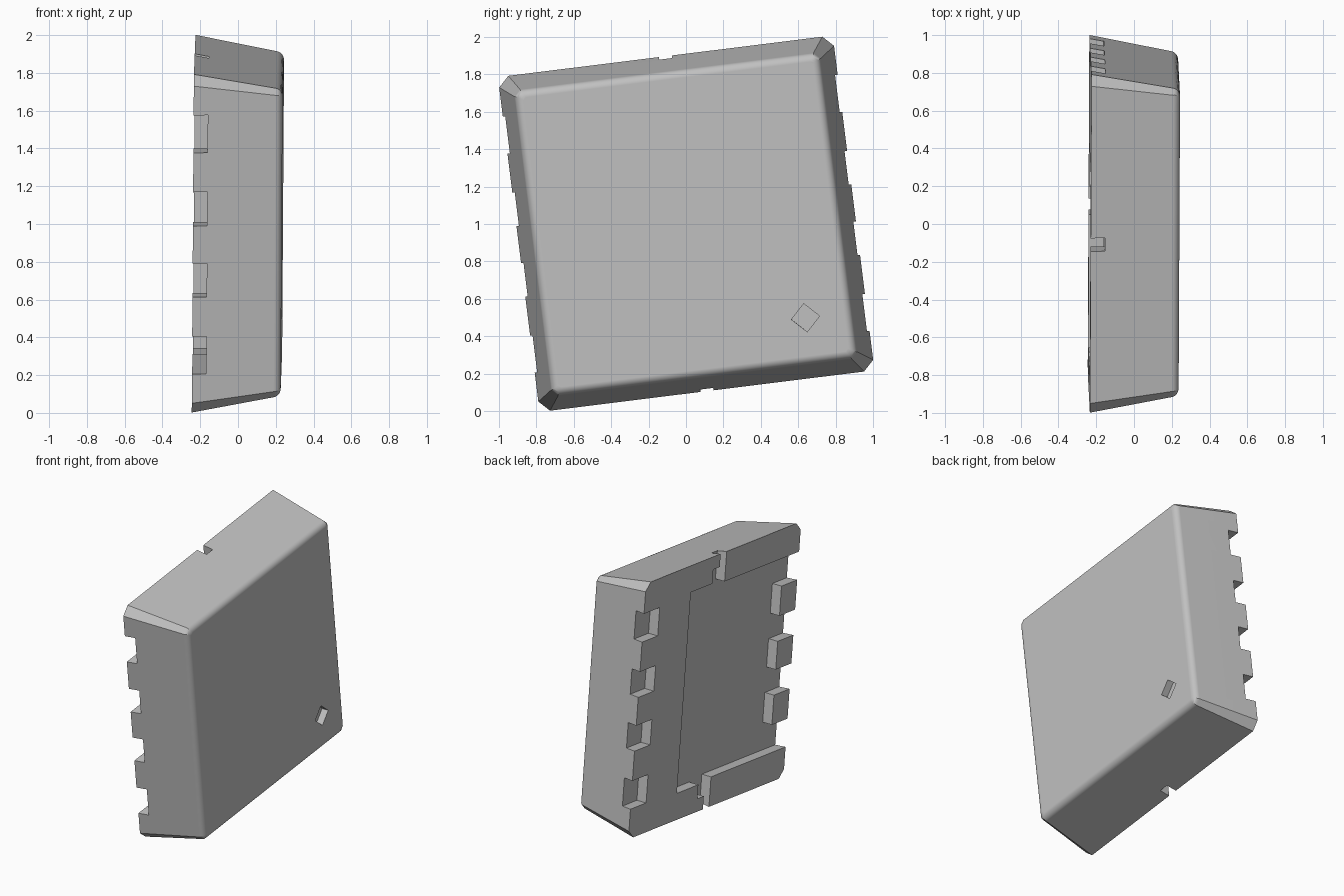
import bpy, bmesh, math
from mathutils import Matrix

cube = bpy.data.objects.get("Cube")
if cube:
    bpy.data.objects.remove(cube, do_unlink=True)

BACK, FRONT, HALF = -0.235, 0.235, 0.902
FLOOR = BACK + 0.075          # depth of the recess and the pockets
ROUND = 0.045                 # radius of the front edge

grey = bpy.data.materials.new("plain_grey")
grey.use_nodes = True
colour = (0.53, 0.53, 0.53, 1)
grey.diffuse_color = colour
grey.node_tree.nodes["Principled BSDF"].inputs["Base Color"].default_value = colour


def make_object(name, bm):
    bmesh.ops.recalc_face_normals(bm, faces=bm.faces)
    mesh = bpy.data.meshes.new(name)
    bm.to_mesh(mesh)
    bm.free()
    mesh.materials.append(grey)
    obj = bpy.data.objects.new(name, mesh)
    bpy.context.collection.objects.link(obj)
    return obj


def chamfered_square(h, c):
    return [(h, -h + c), (h, h - c), (h - c, h), (-h + c, h),
            (-h, h - c), (-h, -h + c), (-h + c, -h), (h - c, -h)]


def prism(bm, outline, x0, x1):
    """Extrude a y-z outline along x."""
    ends = [[bm.verts.new((x, y, z)) for y, z in outline] for x in (x0, x1)]
    skin(bm, ends)


def skin(bm, rings):
    """Join rings of vertices into a closed solid."""
    n = len(rings[0])
    for a, b in zip(rings, rings[1:]):
        for i in range(n):
            j = (i + 1) % n
            bm.faces.new((a[i], a[j], b[j], b[i]))
    bm.faces.new(rings[0])
    bm.faces.new(rings[-1])


# Body: tapered square block with cut corners and a rounded front edge
bm = bmesh.new()
sections = [(BACK, HALF, 0.056)]
for k in range(7):
    t = math.radians(10 + 80 * k / 6)
    sections.append((FRONT - ROUND + ROUND * math.sin(t),
                     0.78 + ROUND * math.cos(t), 0.034 - 0.003 * k))
skin(bm, [[bm.verts.new((x, y, z)) for y, z in chamfered_square(h, c)]
          for x, h, c in sections])
body = make_object("case_half", bm)

# Cutter: stepped recess with notches through one side wall
bm = bmesh.new()
notches = [(0.10, 0.28), (0.49, 0.69)]
upper = []
for low, high in notches:
    upper += [(-0.72, low), (-1.1, low), (-1.1, high), (-0.72, high)]
upper.pop()
upper += [(-0.035, 0.69), (-0.035, 1.1), (0.035, 1.1), (0.035, 0.81),
          (0.11, 0.81), (0.11, 0.71), (0.36, 0.71)]
lower = [(y, -z) for y, z in reversed(upper)]
prism(bm, upper + lower, -0.5, FLOOR)

# Cutter: pockets in the opposite side
for low, high in notches:
    for a, b in ((low, high), (-high, -low)):
        prism(bm, [(0.72, a), (1.1, a), (1.1, b), (0.72, b)], -0.5, FLOOR)

# Cutter: small diamond dent in the front
r = 0.076
prism(bm, [(0.573 + dy * r, -0.575 + dz * r)
           for dy, dz in ((1, 0), (0, 1), (-1, 0), (0, -1))], FRONT - 0.05, 0.5)
cutter = make_object("recess_cutter", bm)
cutter.hide_render = True

bpy.context.view_layer.objects.active = body
body.select_set(True)
cut = body.modifiers.new("recesses", "BOOLEAN")
cut.operation = "DIFFERENCE"
cut.solver = "EXACT"
cut.object = cutter
bpy.ops.object.modifier_apply(modifier=cut.name)
bpy.data.objects.remove(cutter, do_unlink=True)

# Smooth the rounded edge, then lean the case into place
bpy.ops.object.shade_smooth_by_angle(angle=math.radians(30))
body.modifiers.new("even_shading", "WEIGHTED_NORMAL").keep_sharp = True
body.matrix_world = (Matrix.Translation((0, 0, 1.0))
                     @ Matrix.Rotation(-0.004, 4, "Z")
                     @ Matrix.Rotation(0.007, 4, "Y")
                     @ Matrix.Rotation(math.radians(7.1), 4, "X"))
